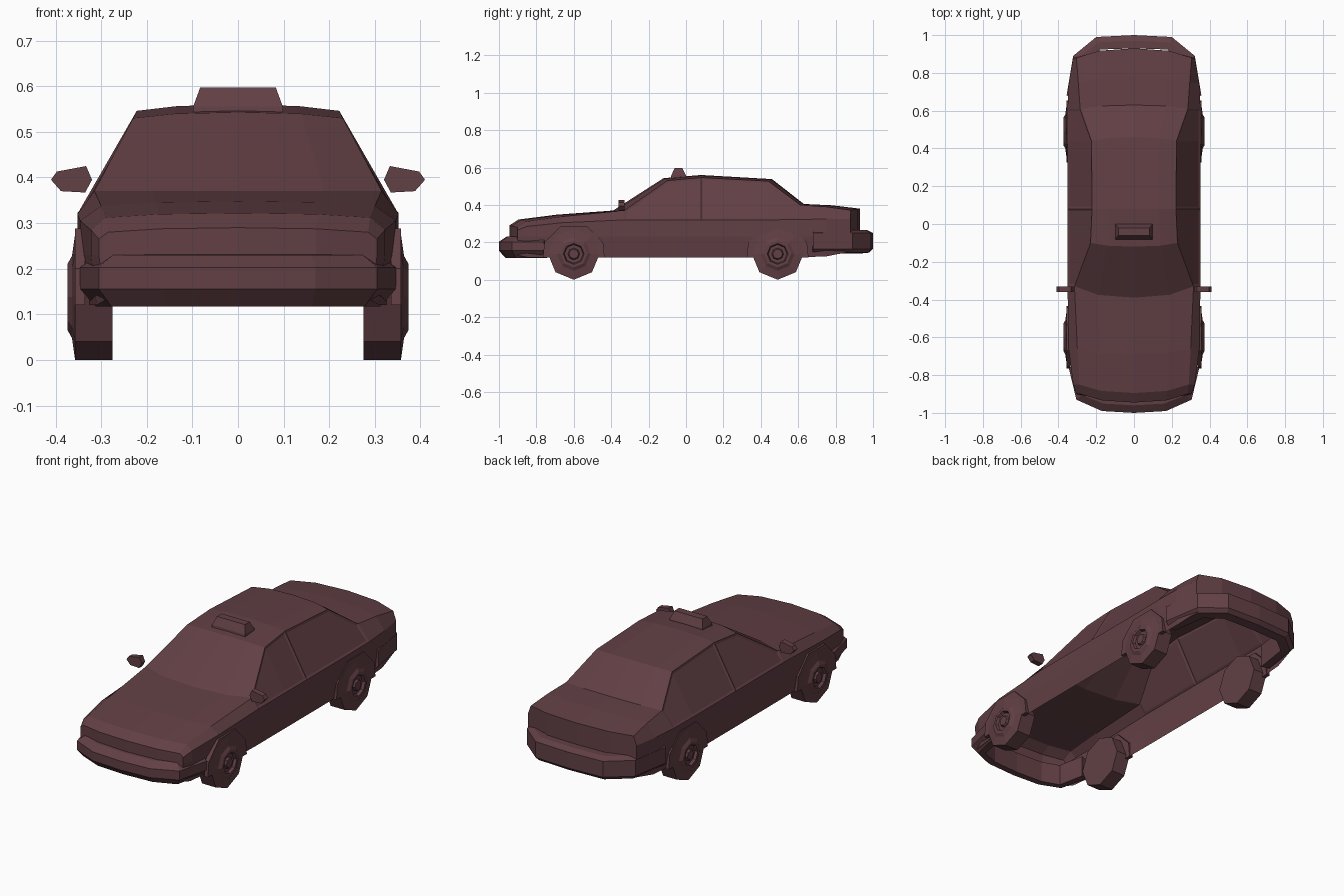
import bpy, bmesh, math
from mathutils import Vector

if "Cube" in bpy.data.objects:
    bpy.data.objects.remove(bpy.data.objects["Cube"], do_unlink=True)

paint = bpy.data.materials.new("dark_maroon")
paint.use_nodes = True
colour = (0.12, 0.05, 0.058, 1)
paint.diffuse_color = colour
paint.node_tree.nodes["Principled BSDF"].inputs["Base Color"].default_value = colour


def finish(name, bm, mirror=True):
    mesh = bpy.data.meshes.new(name)
    bm.to_mesh(mesh)
    bm.free()
    mesh.materials.append(paint)
    obj = bpy.data.objects.new(name, mesh)
    bpy.context.collection.objects.link(obj)
    if mirror:
        mod = obj.modifiers.new("mirror", "MIRROR")
        mod.use_clip = True
    return obj


def loft(bm, rings, closed=False):
    """Quads between successive rings of points; returns rows of faces."""
    rows = [[bm.verts.new(p) for p in ring] for ring in rings]
    count = len(rows[0])
    span = count if closed else count - 1
    faces = [[bm.faces.new((a[i], a[(i + 1) % count], b[(i + 1) % count], b[i]))
              for i in range(span)] for a, b in zip(rows, rows[1:])]
    return rows, faces


def solid(name, rings, mirror=True):
    """Closed loft with both ends capped."""
    bm = bmesh.new()
    rows, _ = loft(bm, rings, closed=True)
    bm.faces.new(rows[0])
    bm.faces.new(rows[-1])
    bmesh.ops.recalc_face_normals(bm, faces=bm.faces[:])
    return finish(name, bm, mirror)


# Body shell, open underneath:
# side y, sweep at centre, centre z, edge x, edge z, belt x, belt z, sill z
stations = [
    (-.90, -.045, .29, .285, .28, .305, .265, .13),
    (-.85, -.045, .322, .29, .312, .322, .285, .12),
    (-.66, -.03, .348, .30, .338, .346, .305, .12),
    (-.33, -.06, .37, .315, .37, .352, .32, .12),
    (-.10, -.02, .543, .23, .53, .352, .32, .12),
    (.08, 0, .56, .222, .546, .352, .32, .12),
    (.44, .02, .538, .225, .527, .352, .32, .12),
    (.61, .02, .405, .285, .40, .352, .322, .12),
    (.75, .03, .398, .295, .39, .345, .325, .125),
    (.88, .05, .38, .305, .372, .322, .325, .15),
]


def section(y, sweep, zc, ex, ez, bx, bz, sill):
    return [(0, y + sweep, zc), (ex * .6, y + sweep * .75, zc * .75 + ez * .25),
            (ex, y, ez), (bx, y, bz), (bx, y, .23), (bx - .012, y, sill)]


bm = bmesh.new()
rows, faces = loft(bm, [section(*s) for s in stations])
for row in (rows[0], rows[-1]):
    sill = row[-1].co.z
    floor = [bm.verts.new((v.co.x, v.co.y, sill)) for v in row[:2]]
    bm.faces.new((row[0], row[1], floor[1], floor[0]))
    bm.faces.new(row[1:] + [floor[1]])
bmesh.ops.recalc_face_normals(bm, faces=bm.faces[:])
if faces[5][3].normal.x < 0:
    bmesh.ops.reverse_faces(bm, faces=bm.faces[:])
# Shallow side windows with a pillar between them
for pair in ((3, 4), (5, 6)):
    bmesh.ops.inset_region(bm, faces=[faces[i][2] for i in pair],
                           thickness=.012, depth=-.004, use_even_offset=True)
finish("body_shell", bm)


# Bumpers swept round the corners
def bumper(name, path, profile):
    rings = []
    for i, p in enumerate(path):
        a, b = Vector(path[max(i - 1, 0)]), Vector(path[min(i + 1, len(path) - 1)])
        t = (b - a).normalized()
        n = Vector((-t.y, t.x))
        if i == 0:
            n = Vector((0, 1))
        if n.dot(Vector(p)) > 0:
            n = -n
        if i == 0:
            n = Vector((0, -math.copysign(1, p[1])))
        rings.append([(p[0] + n.x * d, p[1] + n.y * d, z) for d, z in profile])
    bm = bmesh.new()
    rows, _ = loft(bm, rings, closed=True)
    bm.faces.new(rows[-1])
    bmesh.ops.recalc_face_normals(bm, faces=bm.faces[:])
    finish(name, bm)


bumper("front_bumper", [(0, -1), (.17, -.99), (.305, -.93), (.346, -.76)],
       [(.07, .232), (.04, .23), (0, .203), (0, .155), (.035, .117), (.07, .117)])
bumper("rear_bumper", [(0, 1), (.2, .99), (.322, .89), (.357, .68)],
       [(.07, .265), (.03, .265), (0, .25), (0, .165), (.02, .145), (.07, .14)])

# Wheels and arch flares
tyre = [(.275, .138), (.357, .138), (.364, .09), (.374, .072),
        (.374, .056), (.36, .05), (.36, .032), (.37, .026)]
arch = [(-.165, .12), (-.157, .2), (-.07, .288), (.07, .288), (.157, .2), (.165, .12)]
for place, cy in (("front", -.6), ("rear", .49)):
    solid(place + "_wheel", [[(x, cy + r * math.sin(k * math.pi / 4),
                               .138 - r * math.cos(k * math.pi / 4)) for k in range(8)]
                             for x, r in tyre])
    solid(place + "_arch", [[(x, cy + y, z) for y, z in arch] for x in (.335, .357)])

# Door mirrors
mirror_shape = [(.32, .395), (.333, .425), (.397, .413), (.41, .395), (.388, .37), (.335, .367)]
solid("door_mirror", [[(x, y, z) for x, z in mirror_shape] for y in (-.36, -.33)])

# Roof sign
solid("roof_sign", [[(-x, y0, z), (x, y0, z), (x, y1, z), (-x, y1, z)]
                    for x, y0, y1, z in ((.1, -.083, .003, .535), (.098, -.08, 0, .556),
                                         (.083, -.06, -.02, .597))], mirror=False)
